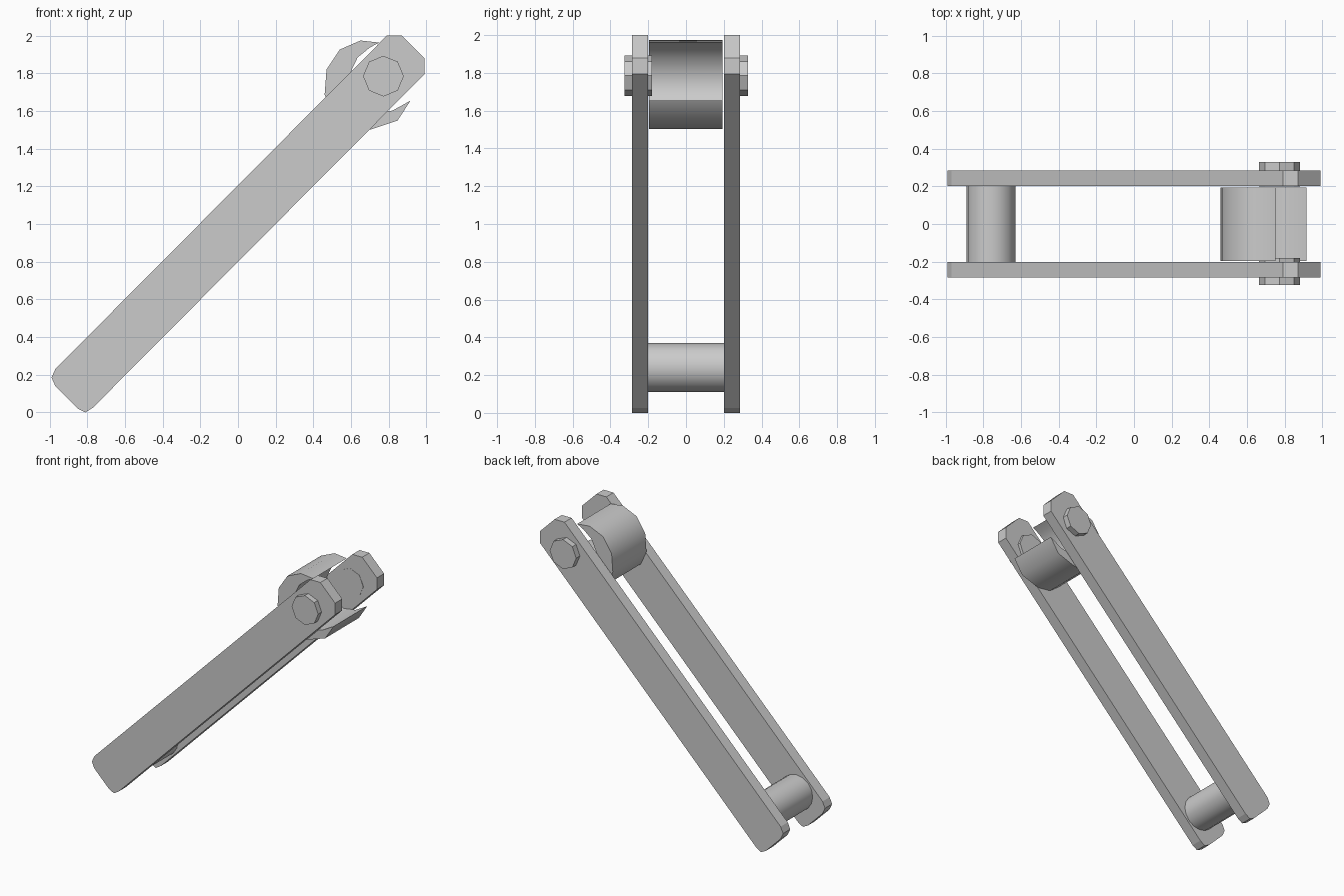
import bpy, bmesh, math

if "Cube" in bpy.data.objects:
    bpy.data.objects.remove(bpy.data.objects["Cube"])


def extrude_y(name, profile, y0, y1, smooth=None):
    """Solid from an x-z outline, running from y0 to y1."""
    bm = bmesh.new()
    face = bm.faces.new([bm.verts.new((x, y0, z)) for x, z in profile])
    out = bmesh.ops.extrude_face_region(bm, geom=[face])
    moved = [v for v in out["geom"] if isinstance(v, bmesh.types.BMVert)]
    bmesh.ops.translate(bm, verts=moved, vec=(0, y1 - y0, 0))
    bmesh.ops.recalc_face_normals(bm, faces=bm.faces)
    mesh = bpy.data.meshes.new(name)
    bm.to_mesh(mesh)
    bm.free()
    obj = bpy.data.objects.new(name, mesh)
    bpy.context.collection.objects.link(obj)
    if smooth:
        bpy.ops.object.select_all(action='DESELECT')
        obj.select_set(True)
        bpy.context.view_layer.objects.active = obj
        bpy.ops.object.shade_smooth_by_angle(angle=math.radians(smooth))
    return obj


def ring(cx, cz, r, n):
    return [(cx + r * math.cos(2 * math.pi * i / n),
             cz + r * math.sin(2 * math.pi * i / n)) for i in range(n)]


# Two slanted side plates with chamfered ends
plate = [(-0.97, 0.23), (-0.99, 0.185), (-0.97, 0.14), (-0.85, 0.02),
         (-0.81, 0.0), (-0.77, 0.025), (0.99, 1.795), (0.99, 1.88),
         (0.87, 2.0), (0.79, 2.0)]
extrude_y("front_side_plate", plate, -0.285, -0.202)
extrude_y("back_side_plate", plate, 0.202, 0.285)

# Octagonal pivot bolts through the upper end
bolt = ring(0.772, 1.785, 0.108, 8)
extrude_y("front_bolt", bolt, -0.325, -0.18)
extrude_y("back_bolt", bolt, 0.2, 0.328)

# Cross roller at the lower end
extrude_y("lower_roller", ring(-0.76, 0.24, 0.13, 16), -0.205, 0.205, smooth=40)

# Open crescent hook between the plates: outer arc, then inner arc back
outer = [(0.75, 1.963), (0.65, 1.974), (0.54, 1.926), (0.47, 1.82),
         (0.46, 1.687), (0.505, 1.585), (0.595, 1.517), (0.705, 1.502),
         (0.847, 1.549), (0.916, 1.655)]
inner = [(0.82, 1.602), (0.725, 1.588), (0.64, 1.625), (0.59, 1.70),
         (0.59, 1.79), (0.635, 1.884), (0.70, 1.937)]
extrude_y("crescent_hook", outer + inner, -0.197, 0.194, smooth=40)
